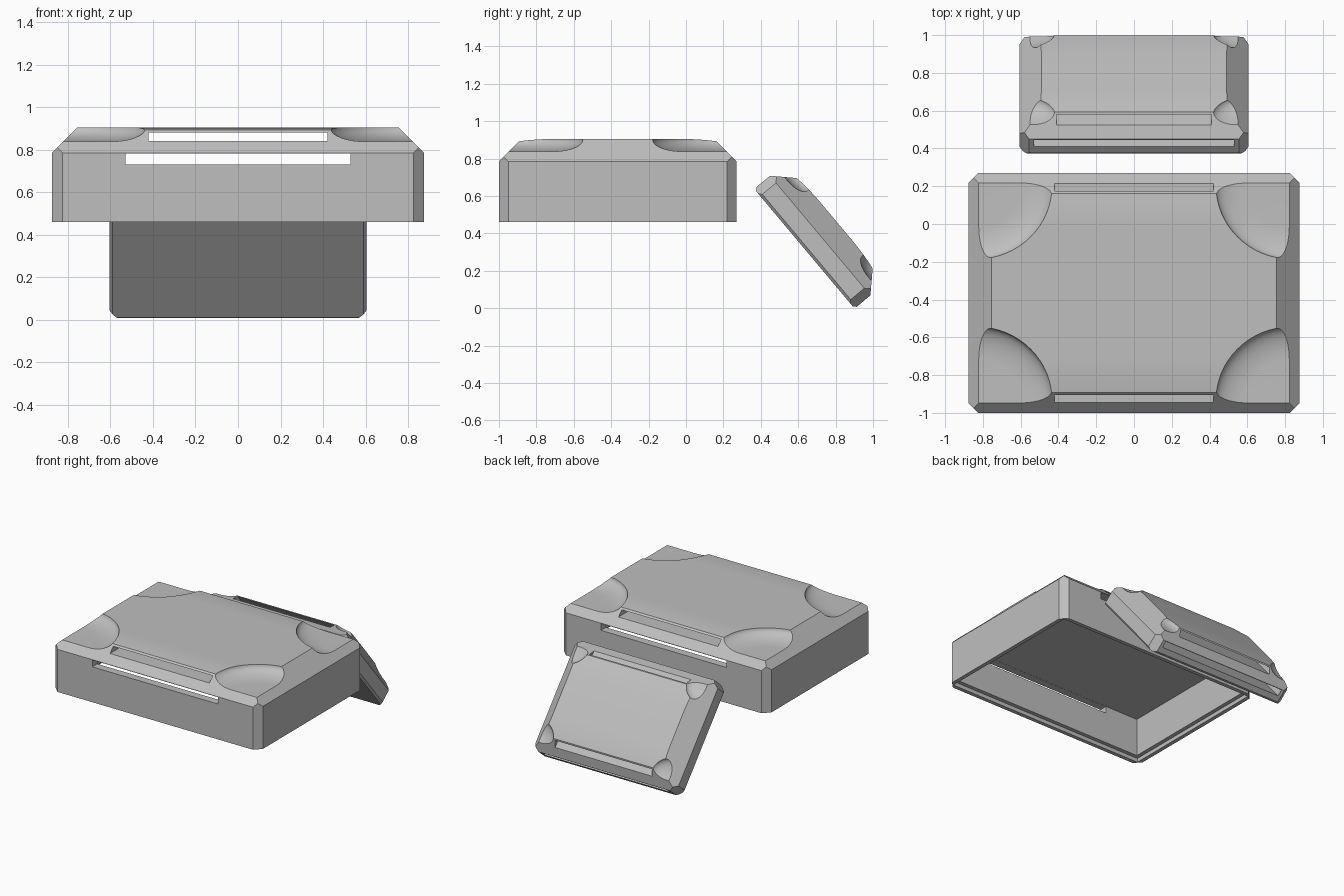
import bpy, bmesh, math
from mathutils import Vector, Matrix

old = bpy.data.objects.get("Cube")
if old:
    bpy.data.objects.remove(old, do_unlink=True)

GREY = (0.52, 0.52, 0.52, 1)
mat = bpy.data.materials.new("plain grey")
mat.use_nodes = True
mat.diffuse_color = GREY
mat.node_tree.nodes["Principled BSDF"].inputs["Base Color"].default_value = GREY


def make_object(name, bm):
    bmesh.ops.recalc_face_normals(bm, faces=bm.faces)
    mesh = bpy.data.meshes.new(name)
    bm.to_mesh(mesh)
    bm.free()
    mesh.materials.append(mat)
    ob = bpy.data.objects.new(name, mesh)
    bpy.context.collection.objects.link(ob)
    return ob


def box(name, hx, hy, z0, z1):
    bm = bmesh.new()
    bmesh.ops.create_cube(bm, size=2)
    for v in bm.verts:
        v.co = (v.co.x * hx, v.co.y * hy, z1 if v.co.z > 0 else z0)
    return make_object(name, bm)


def trim(bm, point, normal):
    """Slice off everything beyond a plane and close the cut."""
    cut = bmesh.ops.bisect_plane(bm, geom=bm.verts[:] + bm.edges[:] + bm.faces[:],
                                 plane_co=point, plane_no=normal, clear_outer=True)
    edges = [e for e in cut["geom_cut"] if isinstance(e, bmesh.types.BMEdge)]
    if edges:
        bmesh.ops.contextual_create(bm, geom=edges)


def shell(name, hx, hy, side, height, slope, corner, under, crown):
    """Box with cut corners, sloping upper edges and a softly crowned top."""
    bm = bmesh.new()
    bmesh.ops.create_cube(bm, size=2)
    for v in bm.verts:
        v.co = (v.co.x * hx, v.co.y * hy, height if v.co.z > 0 else 0)
    for s in (-1, 1):
        for t in (-1, 1):
            trim(bm, (s * (hx - corner), t * hy, 0), (s, t, 0))
        trim(bm, (s * hx, 0, side), (s, 0, 1))
        trim(bm, (0, s * hy, side), (0, s, 1))
        # crown: planes tangent to a wide arc across the top
        for i in range(1, 9):
            a = crown * i / 8
            run, drop = hy - slope, 0.012
            reach = 2 * drop / math.tan(crown)
            y = run - reach * (1 - i / 8)
            z = height - drop * (i / 8) ** 2
            trim(bm, (0, s * y, z), (0, s * math.sin(a), math.cos(a)))
        if under:
            trim(bm, (s * hx, 0, under), (s, 0, -1))
            trim(bm, (0, s * hy, under), (0, s, -1))
    return make_object(name, bm)


def scoop(x, y, floor, radius, fillet, rise):
    """Round cutter with a flat floor and a curved outer wall."""
    bm = bmesh.new()
    profile = [Vector((0, 0, floor)), Vector((radius - fillet, 0, floor))]
    for i in range(1, 11):
        a = math.pi / 2 * i / 10
        profile.append(Vector((radius - fillet + fillet * math.sin(a), 0,
                               floor + rise * (1 - math.cos(a)))))
    profile += [Vector((radius, 0, floor + 0.3)), Vector((0, 0, floor + 0.3))]
    verts = [bm.verts.new(p) for p in profile]
    edges = [bm.edges.new(pair) for pair in zip(verts, verts[1:])]
    bmesh.ops.spin(bm, geom=verts + edges, cent=(0, 0, 0), axis=(0, 0, 1),
                   angle=math.tau, steps=64)
    bmesh.ops.remove_doubles(bm, verts=bm.verts, dist=0.0001)
    bmesh.ops.translate(bm, vec=(x, y, 0), verts=bm.verts)
    return make_object("scoop_cutter", bm)


def carve(ob, cutters):
    for c in cutters:
        m = ob.modifiers.new("cut", "BOOLEAN")
        m.operation, m.solver, m.object = "DIFFERENCE", "EXACT", c
    bpy.context.view_layer.update()
    graph = bpy.context.evaluated_depsgraph_get()
    mesh = bpy.data.meshes.new_from_object(ob.evaluated_get(graph))
    ob.modifiers.clear()
    ob.data = mesh
    for c in cutters:
        bpy.data.objects.remove(c, do_unlink=True)


def finish(ob, matrix):
    ob.matrix_world = matrix
    bpy.ops.object.select_all(action="DESELECT")
    bpy.context.view_layer.objects.active = ob
    ob.select_set(True)
    bpy.ops.object.shade_smooth_by_angle(angle=math.radians(25))


CORNERS = [(s, t) for s in (-1, 1) for t in (-1, 1)]

# Large hollow case with strap slots and a stepped rim
case = shell("case", 0.875, 0.635, 0.325, 0.445, 0.11, 0.05, 0, 0.13)
cutters = [scoop(s * 0.83, t * 0.58, 0.378, 0.4, 0.17, 0.067) for s, t in CORNERS]
cutters += [
    box("cavity_cutter", 0.815, 0.575, -0.1, 0.323),
    box("rim_step_cutter", 0.845, 0.605, -0.1, 0.03),
    box("lower_slot_cutter", 0.53, 1, 0.27, 0.322),
    box("upper_slot_cutter", 0.42, 1, 0.38, 0.42),
]
carve(case, cutters)
finish(case, Matrix.Translation((0, -0.365, 0.46)))

# Small tilted cover with through slots
cover = shell("cover", 0.605, 0.4175, 0.11, 0.225, 0.11, 0.05, 0.015, 0.13)
cutters = [scoop(s * 0.56, t * 0.363, 0.165, 0.15, 0.12, 0.06) for s, t in CORNERS]
cutters += [
    box("lower_slot_cutter", 0.53, 1, 0.058, 0.106),
    box("upper_slot_cutter", 0.41, 1, 0.163, 0.203),
]
carve(cover, cutters)
tilt = Matrix.Rotation(math.radians(-50), 4, "X")
finish(cover, Matrix.Translation((0, 0.633, 0.318)) @ tilt)
